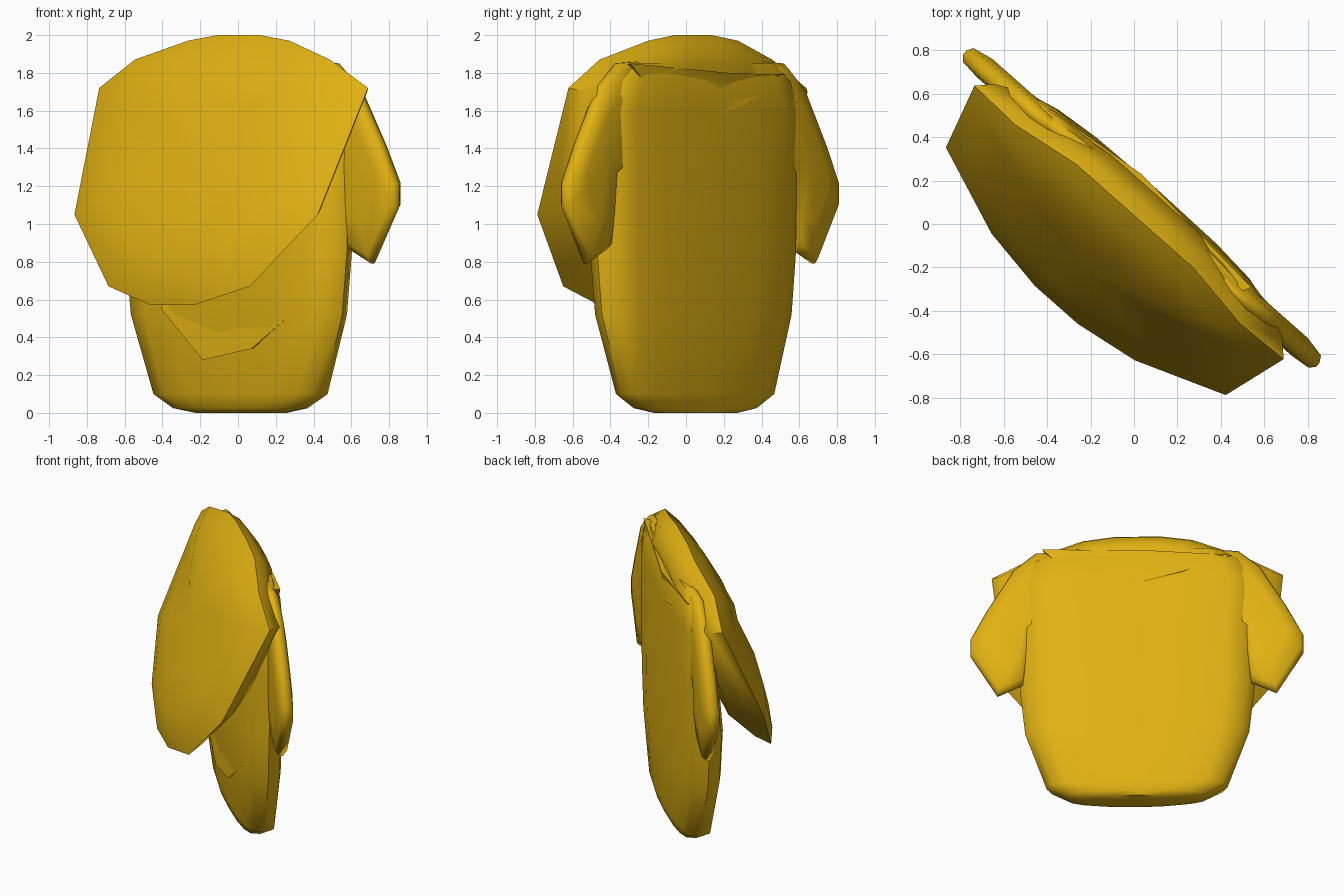
import bpy, bmesh, math
from mathutils import Vector, Matrix

cube = bpy.data.objects.get("Cube")
if cube:
    bpy.data.objects.remove(cube, do_unlink=True)

GOLD = (0.75, 0.44, 0.006, 1)
gold = bpy.data.materials.new("gold_cloth")
gold.use_nodes = True
gold.diffuse_color = GOLD
bsdf = gold.node_tree.nodes["Principled BSDF"]
bsdf.inputs["Base Color"].default_value = GOLD
bsdf.inputs["Roughness"].default_value = 0.8

# The garment is modelled straight (u across, w front to back), then turned
TURN = Matrix.Rotation(math.radians(-41.5), 4, 'Z') @ Matrix.Translation((-0.022, 0, 0))


def loft(name, rings, angle=50):
    """Join equal rings into a closed skin, capped at both ends."""
    bm = bmesh.new()
    loops = [[bm.verts.new(TURN @ Vector(p)) for p in ring] for ring in rings]
    n = len(loops[0])
    for a, b in zip(loops, loops[1:]):
        for i in range(n):
            j = (i + 1) % n
            bm.faces.new((a[i], a[j], b[j], b[i]))
    for end in (loops[0], loops[-1]):
        tip = bm.verts.new(sum((v.co for v in end), Vector()) / n)
        for i in range(n):
            bm.faces.new((end[i], end[(i + 1) % n], tip))
    bmesh.ops.recalc_face_normals(bm, faces=bm.faces)
    mesh = bpy.data.meshes.new(name)
    bm.to_mesh(mesh)
    bm.free()
    mesh.materials.append(gold)
    obj = bpy.data.objects.new(name, mesh)
    bpy.context.collection.objects.link(obj)
    bpy.ops.object.select_all(action='DESELECT')
    obj.select_set(True)
    bpy.context.view_layer.objects.active = obj
    bpy.ops.object.shade_smooth_by_angle(angle=math.radians(angle))


def lens(name, rim, layers, angle=50):
    """Padded panel: the rim repeated at (scale, depth shift) layers."""
    rim = [Vector(p) for p in rim]
    mid = sum(rim, Vector()) / len(rim)
    rings = [[mid + (p - mid) * s + Vector((0, d, 0)) for p in rim] for s, d in layers]
    loft(name, rings, angle)


# Body: flat bag lofted from (z, half width, front, back)
def section(z, half, front, back, n=16):
    mid = (front + back) / 2
    pts = []
    for i in range(n):
        c, s = math.cos(math.tau * i / n), math.sin(math.tau * i / n)
        pts.append((half * math.copysign(abs(c) ** 0.75, c),
                    mid + (back - mid) * math.copysign(abs(s) ** 0.6, s), z))
    return pts


loft("body", [section(*r) for r in (
    (0.0, 0.3, -0.03, 0.13), (0.025, 0.45, -0.06, 0.15), (0.1, 0.59, -0.075, 0.165),
    (0.52, 0.73, -0.12, 0.185), (0.85, 0.765, -0.13, 0.19), (1.3, 0.76, -0.09, 0.19),
    (1.6, 0.78, -0.05, 0.18), (1.76, 0.7, -0.01, 0.175), (1.85, 0.58, 0.02, 0.14))])

# Front drape: large padded panel leaning forward, its back sloping into the body
half_rim = [(0.15, 0.03, 2.0), (0.36, 0.03, 1.97), (0.69, -0.02, 1.87),
            (0.95, -0.01, 1.72), (0.86, -0.31, 1.05), (0.5, -0.445, 0.67),
            (0.15, -0.5, 0.57)]
rim = half_rim + [(-u, w, z) for u, w, z in reversed(half_rim)]
lens("front_drape", rim, ((0.4, -0.14), (0.7, -0.1), (0.88, -0.055), (1, 0),
                          (0.93, 0.08), (0.75, 0.19), (0.4, 0.2)), 65)

# Sleeves: flat padded panels hanging from the shoulders
sleeve = [(0.5, 1.86), (0.66, 1.85), (0.8, 1.73), (0.98, 1.42), (1.085, 1.21),
          (1.085, 1.09), (0.91, 0.79), (0.745, 0.87), (0.69, 1.25), (0.5, 1.3)]
for side, name in ((1, "left_sleeve"), (-1, "right_sleeve")):
    lens(name, [(side * u, 0.072, z) for u, z in sleeve],
         ((0.6, -0.045), (0.92, -0.035), (1, -0.01), (1, 0.015), (0.94, 0.045), (0.6, 0.065)), 65)

# Back cowl: pointed flap folded below the neckline
lens("back_cowl", [(-0.62, 0.13, 1.79), (-0.1, 0.185, 1.8), (0.62, 0.13, 1.85),
                   (0.27, 0.17, 1.48), (-0.05, 0.17, 1.58), (-0.3, 0.17, 1.65)],
     ((0.97, -0.03), (1, 0.01)), 25)

# Front panel: pointed flap below the drape
lens("front_flap", [(-0.45, -0.08, 0.8), (0.45, -0.08, 0.8), (0.55, -0.08, 0.57),
                    (0.22, -0.1, 0.34), (-0.125, -0.1, 0.28), (-0.42, -0.1, 0.55)],
     ((0.97, 0.03), (1, -0.015)), 25)
